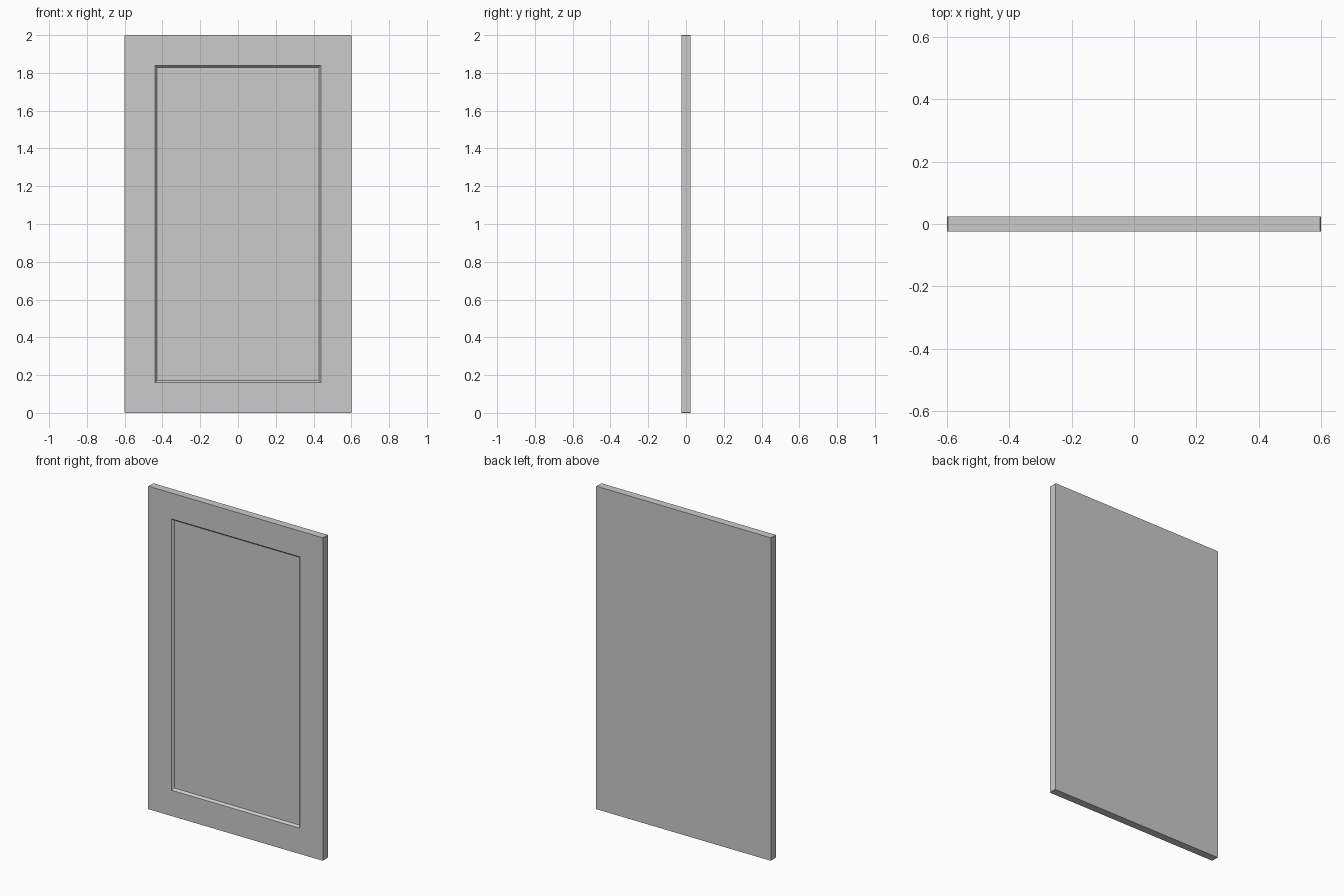
import bpy, bmesh
from mathutils import Matrix, Vector

if "Cube" in bpy.data.objects:
    bpy.data.objects.remove(bpy.data.objects["Cube"])

WIDTH, THICK, HEIGHT = 1.2, 0.048, 2.0
FRAME, SLOPE, DEPTH = 0.16, 0.011, 0.013

bm = bmesh.new()

# Slab standing on the ground
bmesh.ops.create_cube(bm, size=1, matrix=Matrix.Translation((0, 0, HEIGHT / 2))
                      @ Matrix.Diagonal((WIDTH, THICK, HEIGHT, 1)))

# Tiny chamfer on the four outer corners
corners = [e for e in bm.edges
           if abs(e.verts[0].co.y - e.verts[1].co.y) > THICK / 2]
bmesh.ops.bevel(bm, geom=corners, offset=0.003, segments=1, affect='EDGES')

# Sunken front panel with sloped edges, framed by a flat border
bm.normal_update()
front = min(bm.faces, key=lambda f: f.normal.y)
bmesh.ops.delete(bm, geom=[front], context='FACES_ONLY')


def ring(inset, y):
    hx = WIDTH / 2 - inset
    return [bm.verts.new((x, y, z)) for x, z in
            ((-hx, inset), (hx, inset), (hx, HEIGHT - inset), (-hx, HEIGHT - inset))]


outer = ring(FRAME, -THICK / 2)
inner = ring(FRAME + SLOPE, -THICK / 2 + DEPTH)
for i in range(4):
    j = (i + 1) % 4
    bm.faces.new((outer[i], outer[j], inner[j], inner[i]))
bm.faces.new(inner)

# Flat border: four sides plus the chamfered corners
rim = [v for v in bm.verts if abs(v.co.y + THICK / 2) < 1e-5 and v not in outer]


def corner_pair(o):
    near = sorted(rim, key=lambda v: (v.co - o.co).length)
    pair = [v for v in near if v.co.x * o.co.x > 0
            and (v.co.z - HEIGHT / 2) * (o.co.z - HEIGHT / 2) > 0]
    centre = Vector((0, 0, HEIGHT / 2))
    return sorted(pair, key=lambda v: (o.co - centre).cross(v.co - centre).y, reverse=True)


pairs = [corner_pair(o) for o in outer]
for i in range(4):
    j = (i + 1) % 4
    bm.faces.new((outer[i], pairs[i][0], pairs[i][1]))
    a, b = min(((p, q) for p in pairs[i] for q in pairs[j]),
               key=lambda pq: (pq[0].co - pq[1].co).length)
    bm.faces.new((outer[i], a, b, outer[j]))

bmesh.ops.recalc_face_normals(bm, faces=bm.faces)
mesh = bpy.data.meshes.new("door_panel")
bm.to_mesh(mesh)
bm.free()
bpy.context.collection.objects.link(bpy.data.objects.new("door_panel", mesh))
